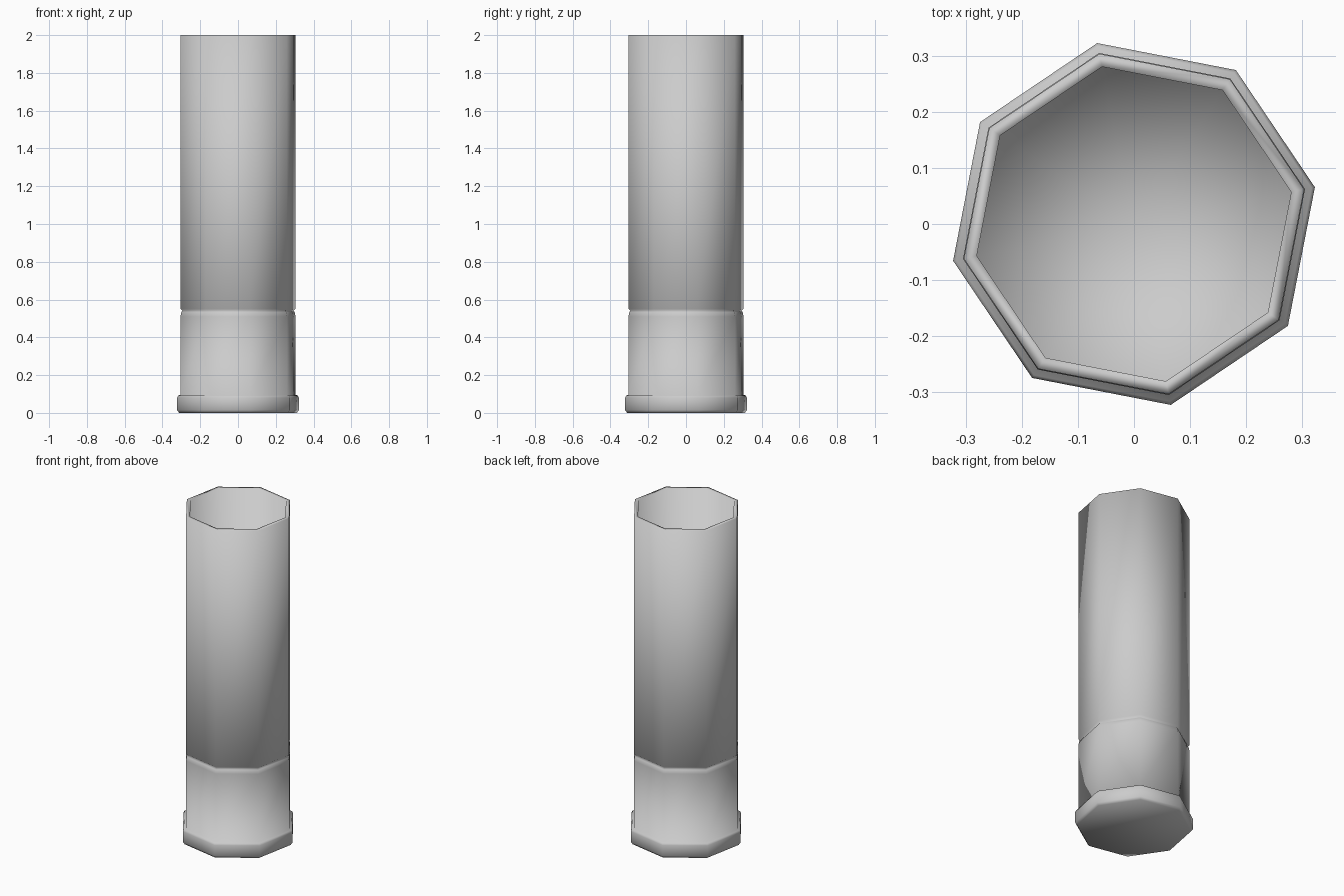
import bpy, bmesh, math

if "Cube" in bpy.data.objects:
    bpy.data.objects.remove(bpy.data.objects["Cube"])

SIDES = 8
TURN = math.radians(11.5)   # the octagon is slightly rotated about z


def ring(bm, r, z):
    return [bm.verts.new((r * math.cos(TURN + i * math.tau / SIDES),
                          r * math.sin(TURN + i * math.tau / SIDES), z))
            for i in range(SIDES)]


def lathe(name, profile, floor_z):
    """Octagonal shell from (radius, z) pairs: flat base, fan-shaped inner floor."""
    bm = bmesh.new()
    rings = [ring(bm, r, z) for r, z in profile]
    for a, b in zip(rings, rings[1:]):
        for i in range(SIDES):
            j = (i + 1) % SIDES
            bm.faces.new((a[i], a[j], b[j], b[i]))
    # underside
    bm.faces.new(rings[0][::-1])
    # inner floor
    centre = bm.verts.new((0, 0, floor_z))
    for i in range(SIDES):
        bm.faces.new((rings[-1][i], rings[-1][(i + 1) % SIDES], centre))
    bmesh.ops.recalc_face_normals(bm, faces=bm.faces)
    for f in bm.faces:
        f.smooth = True
    mesh = bpy.data.meshes.new(name)
    bm.to_mesh(mesh)
    bm.free()
    obj = bpy.data.objects.new(name, mesh)
    bpy.context.collection.objects.link(obj)
    return obj


profile = [
    # foot collar
    (0.318, 0.0), (0.329, 0.015), (0.329, 0.08), (0.323, 0.092), (0.311, 0.095),
    # lower body and groove
    (0.311, 0.51), (0.306, 0.533), (0.300, 0.54), (0.3095, 0.55),
    # upper body and rim
    (0.3095, 2.0), (0.286, 2.0),
    # inner wall
    (0.286, 0.05),
]
lathe("octagonal_tumbler", profile, 0.05)
